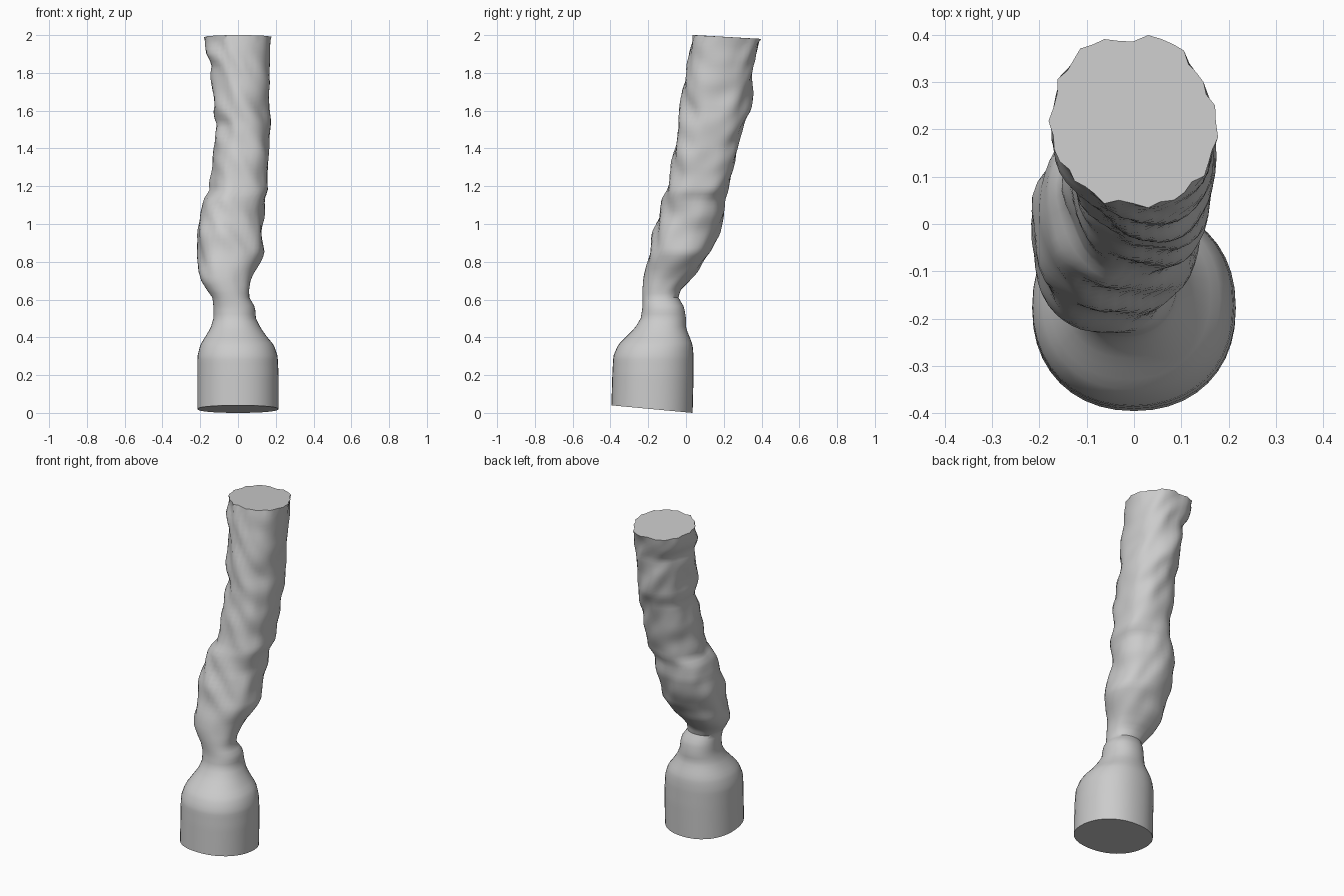
import bpy, bmesh, math
from mathutils import Vector, noise

cube = bpy.data.objects.get("Cube")
if cube:
    bpy.data.objects.remove(cube, do_unlink=True)

# One plain stone grey
grey = bpy.data.materials.new("stone grey")
grey.use_nodes = True
grey.diffuse_color = (0.6, 0.6, 0.6, 1)
grey.node_tree.nodes["Principled BSDF"].inputs["Base Color"].default_value = (0.6, 0.6, 0.6, 1)

# Section outline: height, left and right x, front and back y
sections = [
    (.02, -.215, .215, -.395, .035), (.2, -.215, .215, -.39, .04), (.3, -.215, .21, -.385, .04),
    (.36, -.2, .19, -.36, .035), (.4, -.175, .155, -.32, .02),
    (.45, -.145, .12, -.27, .0), (.5, -.13, .095, -.24, .0),
    (.56, -.13, .09, -.23, -.01), (.61, -.135, .06, -.23, -.04),
    (.65, -.165, .06, -.23, -.03), (.7, -.2, .07, -.225, .02),
    (.75, -.215, .09, -.215, .07), (.85, -.215, .13, -.195, .135),
    (.95, -.215, .135, -.175, .17), (1.05, -.21, .135, -.14, .2),
    (1.13, -.19, .14, -.12, .21), (1.18, -.15, .16, -.1, .23),
    (1.3, -.14, .17, -.075, .255), (1.45, -.13, .17, -.05, .29),
    (1.53, -.11, .17, -.035, .31), (1.6, -.13, .17, -.025, .335),
    (1.75, -.135, .17, -.005, .355), (1.84, -.14, .17, .01, .36),
    (1.9, -.17, .17, .02, .375), (1.99, -.175, .17, .04, .395),
]
SIDES, RINGS = 40, 90


def section_at(z):
    for a, b in zip(sections, sections[1:]):
        if z <= b[0]:
            t = (z - a[0]) / (b[0] - a[0])
            return [p + (q - p) * t for p, q in zip(a[1:], b[1:])]
    return sections[-1][1:]


def squash(v, power):
    return math.copysign(abs(v) ** power, v)


# Lofted column with a lumpy, rope-like surface
bm = bmesh.new()
rings = []
low, high = sections[0][0], sections[-1][0]
for i in range(RINGS + 1):
    f = i / RINGS
    z = low + (high - low) * f
    x0, x1, y0, y1 = section_at(z)
    lump = 0.011 * min(1, max(0, (z - .6) / .2))
    ring = []
    for j in range(SIDES):
        a = math.tau * j / SIDES
        c, s = squash(math.cos(a), .92), squash(math.sin(a), .92)
        n = noise.noise(Vector((c * 1.6, s * 1.6, z * 9 + 1.5 * c)))
        k = 1 + lump * (n * 1.6 - .1) / .15
        if i == RINGS:
            k += .03 * math.sin(j * 2.3)
        x = (x0 + x1) / 2 + (x1 - x0) / 2 * c * k
        y = (y0 + y1) / 2 + (y1 - y0) / 2 * s * k
        # Both ends are cut on a slight slant
        slant = -.02 * s * max(0, 1 - f * 8) - .01 * s * max(0, f * 8 - 7)
        ring.append(bm.verts.new((x, y, z + slant)))
    rings.append(ring)
for lower, upper in zip(rings, rings[1:]):
    for j in range(SIDES):
        k = (j + 1) % SIDES
        bm.faces.new((lower[j], lower[k], upper[k], upper[j]))
bm.faces.new(list(reversed(rings[0])))
bm.faces.new(rings[-1])

mesh = bpy.data.meshes.new("twisted_column")
bm.to_mesh(mesh)
bm.free()
mesh.materials.append(grey)
column = bpy.data.objects.new("twisted_column", mesh)
bpy.context.collection.objects.link(column)
bpy.context.view_layer.objects.active = column
column.select_set(True)
bpy.ops.object.shade_smooth_by_angle(angle=math.radians(40))
